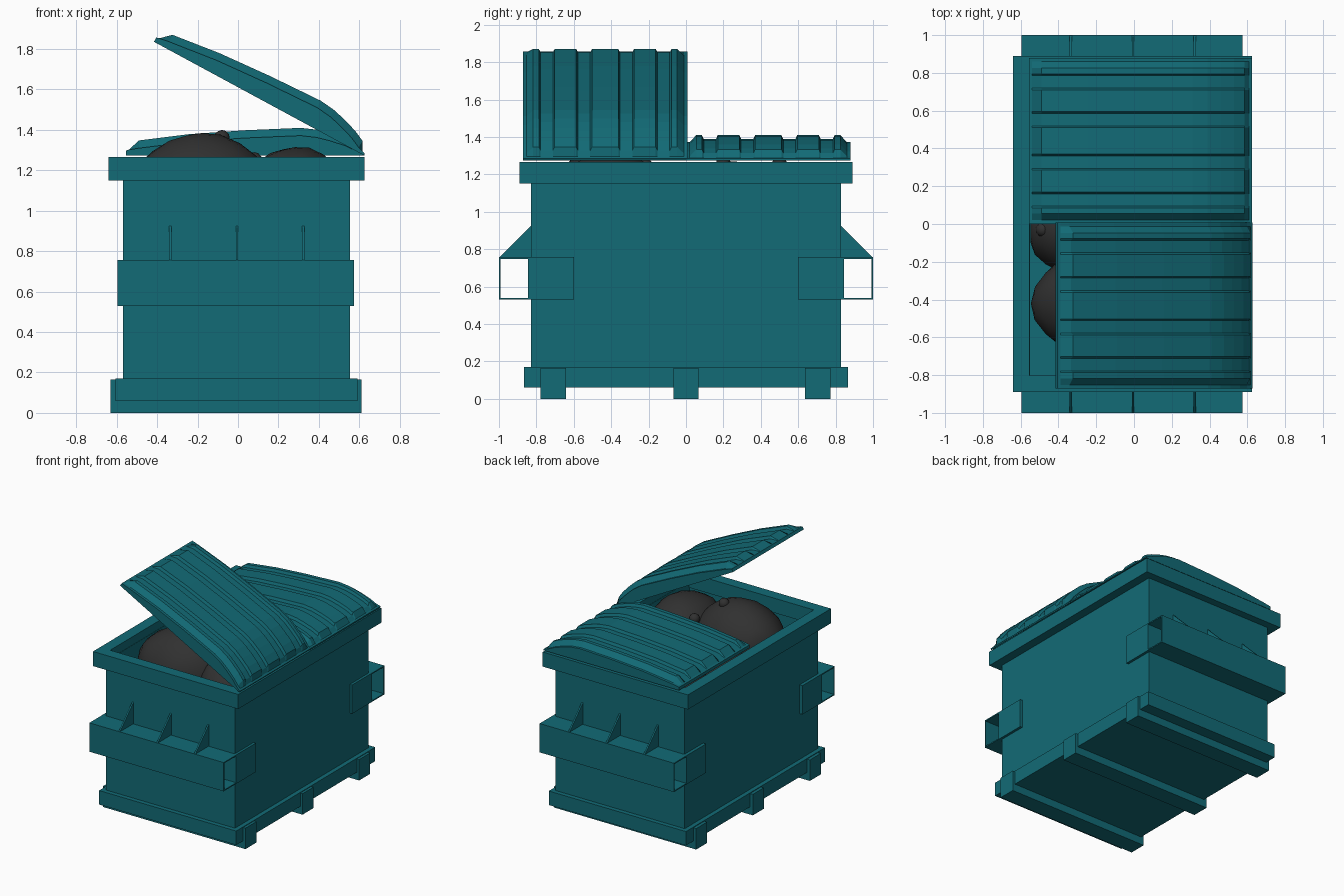
import bpy, bmesh, math, random
from mathutils import Vector, Matrix, noise

if "Cube" in bpy.data.objects:
    bpy.data.objects.remove(bpy.data.objects["Cube"])

random.seed(4)


def material(name, col):
    m = bpy.data.materials.new(name)
    m.diffuse_color = (*col, 1)
    m.use_nodes = True
    m.node_tree.nodes["Principled BSDF"].inputs["Base Color"].default_value = m.diffuse_color
    return m


TEAL = material("teal_paint", (0.006, 0.145, 0.18))
BLACK = material("black_plastic", (0.03, 0.03, 0.03))


def finish(name, bm, mat=TEAL):
    bmesh.ops.recalc_face_normals(bm, faces=bm.faces)
    me = bpy.data.meshes.new(name)
    bm.to_mesh(me)
    bm.free()
    ob = bpy.data.objects.new(name, me)
    bpy.context.collection.objects.link(ob)
    me.materials.append(mat)
    return ob


def box(name, x, y, z):
    bm = bmesh.new()
    bmesh.ops.create_cube(bm, size=1)
    for v in bm.verts:
        v.co = [(r[0] + r[1]) / 2 + c * (r[1] - r[0]) for c, r in zip(v.co, (x, y, z))]
    return finish(name, bm)


def frame(name, a, b, c, t, order):
    """Rectangular tube: section a x b, wall t, length c; order maps (a, b, c) to xyz."""
    bm = bmesh.new()
    loops = []
    for inset in (0, t):
        for h in c:
            pts = [(a[0] + inset, b[0] + inset), (a[1] - inset, b[0] + inset),
                   (a[1] - inset, b[1] - inset), (a[0] + inset, b[1] - inset)]
            loops.append([bm.verts.new([(p[0], p[1], h)[k] for k in order]) for p in pts])
    ob, ot, ib, it = loops
    for l, m in ((ob, ot), (ot, it), (it, ib), (ib, ob)):
        for i in range(4):
            j = (i + 1) % 4
            bm.faces.new((l[i], l[j], m[j], m[i]))
    return finish(name, bm)


# Bin body, rim and base
frame("body_walls", (-0.57, 0.555), (-0.83, 0.83), (0.1, 1.2), 0.02, (0, 1, 2))
frame("top_rim", (-0.64, 0.625), (-0.89, 0.89), (1.15, 1.265), 0.088, (0, 1, 2))
box("base_band", (-0.605, 0.59), (-0.865, 0.865), (0.06, 0.17))
for i, y in enumerate((-0.71, 0, 0.705)):
    box(f"skid_{i}", (-0.63, 0.61), (y - 0.068, y + 0.068), (0, 0.165))

# Fork sleeves, cheek plates and gussets at both ends
for s, end in ((-1, "front"), (1, "back")):
    frame(f"{end}_fork_sleeve", sorted((s * 0.835, s)), (0.53, 0.757), (-0.595, 0.575), 0.009, (2, 0, 1))
    for side, x in (("left", (-0.595, -0.565)), ("right", (0.55, 0.575))):
        box(f"{end}_{side}_cheek", x, sorted((s * 0.6, s * 0.84)), (0.53, 0.757))
    for i, x in enumerate((-0.335, -0.005, 0.322)):
        bm = bmesh.new()
        tri = [bm.verts.new((x - 0.006, s * y, z)) for y, z in ((0.825, 0.75), (1.0, 0.755), (0.825, 0.93))]
        f = bm.faces.new(tri)
        r = bmesh.ops.extrude_face_region(bm, geom=[f])
        for v in r["geom"]:
            if isinstance(v, bmesh.types.BMVert):
                v.co.x += 0.012
        finish(f"{end}_gusset_{i}", bm)

# Ribbed lids: arched border profile (x, z) plus raised panel with grooves
PROFILE = [(-0.555, 1.298), (-0.54, 1.302), (-0.49, 1.31), (-0.24, 1.341), (0.03, 1.36), (0.31, 1.372),
           (0.39, 1.363), (0.46, 1.345), (0.53, 1.322), (0.585, 1.296), (0.61, 1.288), (0.625, 1.284)]
half = [(0, 0), (0.02, 0), (0.055, 1), (0.085, 1), (0.095, 0.45), (0.16, 0.45), (0.17, 1),
        (0.285, 1), (0.295, 0.45), (0.36, 0.45), (0.37, 1)]
ROWS = half + [(0.88 - y, h) for y, h in reversed(half)]
PIVOT = Vector((0.625, 0, 1.28))


def lid(name, y0, angle):
    bm = bmesh.new()
    n = len(PROFILE)
    grid = []
    for y, h in ROWS:
        row = []
        for i, (x, z) in enumerate(PROFILE):
            lift = 0 if i < 2 or i > n - 3 else 0.038 * h
            row.append(bm.verts.new((x, y + y0, z + lift)))
        grid.append(row)
    for j in range(len(ROWS) - 1):
        for i in range(n - 1):
            bm.faces.new((grid[j][i], grid[j][i + 1], grid[j + 1][i + 1], grid[j + 1][i]))
    # skirt down to the flat lower edge
    rim = [e for e in bm.edges if e.is_boundary]
    r = bmesh.ops.extrude_edge_only(bm, edges=rim)
    for v in r["geom"]:
        if isinstance(v, bmesh.types.BMVert):
            v.co.z = 1.274
    bmesh.ops.rotate(bm, verts=bm.verts, cent=PIVOT, matrix=Matrix.Rotation(angle, 3, "Y"))
    ob = finish(name, bm)
    mod = ob.modifiers.new("thickness", "SOLIDIFY")
    mod.thickness = 0.01
    mod.offset = -1
    return ob


lid("closed_lid", 0.0, 0)
lid("open_lid", -0.872, math.radians(28.4))


# Rubbish bags with tied knots
def bag(name, c, r, knot):
    bm = bmesh.new()
    bmesh.ops.create_icosphere(bm, subdivisions=3, radius=1)
    off = Vector([random.uniform(0, 9) for _ in range(3)])
    for v in bm.verts:
        d = v.co * (1 + 0.05 * noise.noise(v.co * 1.8 + off))
        v.co = [min(max(c[k] + d[k] * r[k], lo), hi)
                for k, (lo, hi) in enumerate(((-0.549, 0.534), (-0.8, 0.8), (0.1, 2)))]
    for size, dz in ((0.04, 0), (0.028, -0.03)):
        bmesh.ops.create_icosphere(bm, subdivisions=2, radius=size,
                                   matrix=Matrix.Translation(Vector(knot) + Vector((0, 0, dz))))
    for f in bm.faces:
        f.smooth = True
    finish(name, bm, BLACK)


bag("bag_front_left", (-0.18, -0.42, 1.06), (0.36, 0.28, 0.32), (-0.08, -0.36, 1.36))
bag("bag_front_right", (0.28, -0.40, 1.03), (0.27, 0.32, 0.29), (0.08, -0.22, 1.25))
bag("bag_middle", (-0.32, -0.02, 0.95), (0.25, 0.24, 0.24), (-0.48, -0.03, 1.1))
bag("bag_back_right", (0.2, 0.2, 1.0), (0.32, 0.3, 0.27), (0.2, 0.2, 1.26))
bag("bag_back_left", (-0.2, 0.5, 1.0), (0.34, 0.28, 0.27), (-0.15, 0.5, 1.26))
